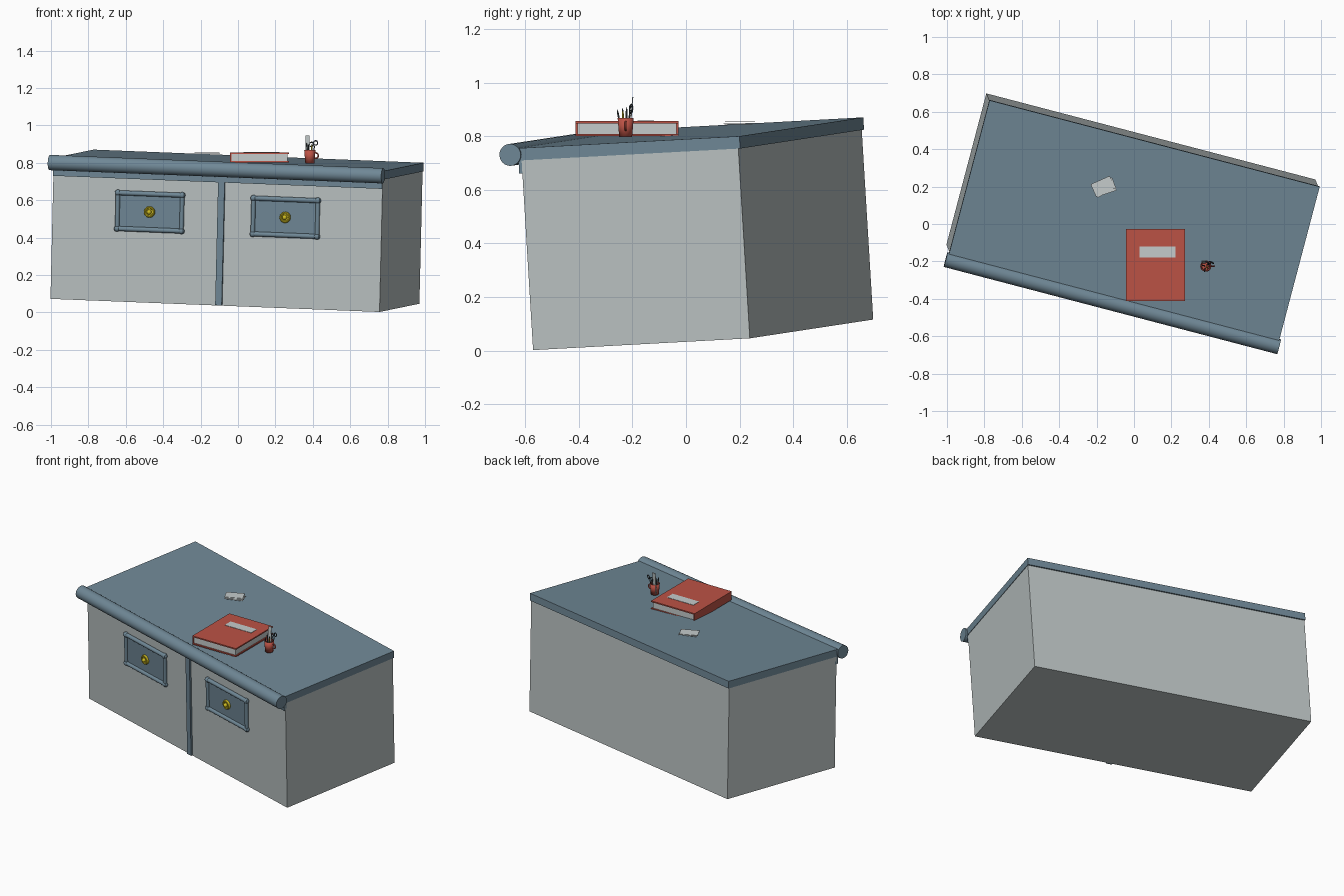
import bpy, math
from mathutils import Matrix, Vector

if "Cube" in bpy.data.objects:
    bpy.data.objects.remove(bpy.data.objects["Cube"])


def material(name, r, g, b):
    m = bpy.data.materials.new(name)
    m.use_nodes = True
    m.diffuse_color = (r, g, b, 1)
    m.node_tree.nodes["Principled BSDF"].inputs["Base Color"].default_value = (r, g, b, 1)
    return m


GREY = material("pale grey", 0.49, 0.54, 0.54)
BLUE = material("slate blue", 0.16, 0.245, 0.305)
RED = material("brick red", 0.5, 0.085, 0.06)
GOLD = material("brass yellow", 0.62, 0.5, 0.015)
DARK = material("dark steel", 0.05, 0.065, 0.075)
PAPER = material("paper", 0.56, 0.6, 0.6)

# Tilted frame of the counter: origin at the top back right corner
U = Vector((0.967, -0.253, -0.0385)).normalized()
W = Vector((0.022, -0.06, 0.998))
V = W.cross(U).normalized()
W = U.cross(V)
TILT = Matrix.Translation((0.99, 0.2, 0.8)) @ Matrix((U, V, W)).transposed().to_4x4()
WORLD = Matrix.Identity(4)


def finish(name, mat, frame, local, smooth=False):
    o = bpy.context.object
    o.name = name
    o.data.materials.append(mat)
    o.data.transform(local)
    o.matrix_world = frame
    if smooth:
        bpy.ops.object.shade_smooth_by_angle(angle=math.radians(40))
    return o


def box(name, mat, lo, hi, frame=WORLD):
    lo, hi = Vector(lo), Vector(hi)
    bpy.ops.mesh.primitive_cube_add(size=1)
    size = Matrix.Diagonal((*(hi - lo), 1))
    return finish(name, mat, frame, Matrix.Translation((lo + hi) / 2) @ size)


def rod(name, mat, a, b, r, frame=WORLD, sides=12, r2=None):
    a, b = Vector(a), Vector(b)
    bpy.ops.mesh.primitive_cone_add(vertices=sides, radius1=r, radius2=r if r2 is None else r2,
                                    depth=(b - a).length)
    turn = (b - a).to_track_quat("Z", "Y").to_matrix().to_4x4()
    return finish(name, mat, frame, Matrix.Translation((a + b) / 2) @ turn, True)


def ring(name, mat, at, major, minor, axis, frame=WORLD):
    bpy.ops.mesh.primitive_torus_add(major_radius=major, minor_radius=minor,
                                     major_segments=20, minor_segments=8)
    turn = Vector(axis).to_track_quat("Z", "Y").to_matrix().to_4x4()
    return finish(name, mat, frame, Matrix.Translation(at) @ turn, True)


def ball(name, mat, at, r, frame=WORLD):
    bpy.ops.mesh.primitive_uv_sphere_add(segments=12, ring_count=8, radius=r)
    return finish(name, mat, frame, Matrix.Translation(at), True)


# Counter body, top slab and rolled front edge
LEN, FRONT = 1.82, -0.845
box("counter_body", GREY, (-LEN, FRONT, -0.755), (0, -0.008, -0.045), TILT)
box("counter_top", BLUE, (-LEN - 0.003, -0.87, -0.046), (0.003, 0, 0), TILT)
rod("rolled_edge", BLUE, (-LEN - 0.012, -0.885, -0.023), (0.012, -0.885, -0.023), 0.041, TILT, 24)
box("front_rail", BLUE, (-LEN, FRONT - 0.012, -0.095), (0, FRONT + 0.01, -0.04), TILT)
box("centre_divider", BLUE, (-0.906, FRONT - 0.012, -0.753), (-0.87, FRONT + 0.01, -0.09), TILT)

# Two framed drawers with round pulls
HW, HH, CZ = 0.178, 0.096, -0.268
for side, cx in (("right", -1.281), ("left", -0.531)):
    y = FRONT - 0.008
    box(side + "_drawer_panel", BLUE, (cx - HW, y, CZ - HH), (cx + HW, FRONT + 0.01, CZ + HH), TILT)
    for s in (-1, 1):
        rod(side + "_drawer_rail", BLUE, (cx - HW - 0.012, y, CZ + s * HH),
            (cx + HW + 0.012, y, CZ + s * HH), 0.013, TILT)
        rod(side + "_drawer_stile", BLUE, (cx + s * HW, y, CZ - HH),
            (cx + s * HW, y, CZ + HH), 0.012, TILT)
        for t in (-1, 1):
            ball(side + "_drawer_corner", BLUE, (cx + s * HW, y, CZ + t * HH), 0.017, TILT)
    rod(side + "_pull_plate", GOLD, (cx, y, CZ), (cx, y - 0.008, CZ), 0.03, TILT, 20)
    ring(side + "_pull_rim", GOLD, (cx, y - 0.008, CZ), 0.024, 0.006, (0, 1, 0), TILT)
    ball(side + "_pull_knob", GOLD, (cx, y - 0.014, CZ), 0.013, TILT)

# Book with its spine on the right, pages showing on the other sides
X0, X1, Y0, Y1, Z0, Z1 = -0.043, 0.273, -0.412, -0.028, 0.8, 0.856
T = 0.008
box("book_lower_cover", RED, (X0, Y0, Z0), (X1, Y1, Z0 + T))
box("book_upper_cover", RED, (X0, Y0, Z1 - T), (X1, Y1, Z1))
box("book_spine", RED, (X0, Y0, Z0), (X0 + T, Y1, Z1))
box("book_pages", PAPER, (X0 + T, Y0 + T, Z0 + T), (X1 - T, Y1 - T, Z1 - T))
box("book_label", PAPER, (0.03, -0.18, Z1 - 0.002), (0.222, -0.12, Z1 + 0.002))

# Open cup with a handle
CX, CY = 0.384, -0.225
bpy.ops.mesh.primitive_cone_add(vertices=20, radius1=0.024, radius2=0.03, depth=0.07,
                                end_fill_type="NOTHING")
cup = finish("cup", RED, WORLD, Matrix.Translation((CX, CY, 0.832)), True)
wall = cup.modifiers.new("wall", "SOLIDIFY")
wall.thickness = 0.004
rod("cup_base", RED, (CX, CY, 0.797), (CX, CY, 0.803), 0.024, sides=20)
ring("cup_handle", RED, (CX + 0.03, CY, 0.838), 0.015, 0.004, (0, 1, 0))

# Pencils, ruler and scissors standing in the cup
for mat, dx, dy, top in ((DARK, -0.008, -0.032, 0.9), (GOLD, 0.012, -0.012, 0.905),
                         (DARK, -0.018, 0.004, 0.908)):
    tip = Vector((CX + dx, CY + dy, top))
    foot = Vector((CX + dx * 0.4, CY + dy * 0.4, 0.806))
    neck = foot.lerp(tip, 0.88)
    rod("pencil", mat, foot, neck, 0.0035, sides=6)
    rod("pencil_tip", DARK, neck, tip, 0.0035, sides=6, r2=0.0005)
ruler = box("ruler", GREY, (-0.011, -0.002, -0.07), (0.011, 0.002, 0.07))
ruler.matrix_world = Matrix.Translation((CX - 0.012, CY + 0.021, 0.877)) @ Matrix.Rotation(-0.08, 4, "X")
for s in (-1, 1):
    rod("scissor_blade", DARK, (CX + 0.012 - s * 0.006, CY + 0.006, 0.81),
        (CX + 0.018 + s * 0.008, CY + 0.016, 0.888), 0.003, sides=6)
    ring("scissor_loop", DARK, (CX + 0.02 + s * 0.011, CY + 0.02, 0.902 + s * 0.004),
         0.012, 0.003, (0.5, 1, -0.15))

# Loose stack of cards
for i, turn in enumerate((0.33, 0.5, 0.42)):
    card = box("card", PAPER, (-0.056, -0.036, 0), (0.056, 0.036, 0.002))
    card.matrix_world = (Matrix.Translation((-0.158 - 0.004 * i, 0.196 + 0.003 * i, 0.843 + 0.005 * i))
                         @ Matrix.Rotation(turn, 4, "Z"))
